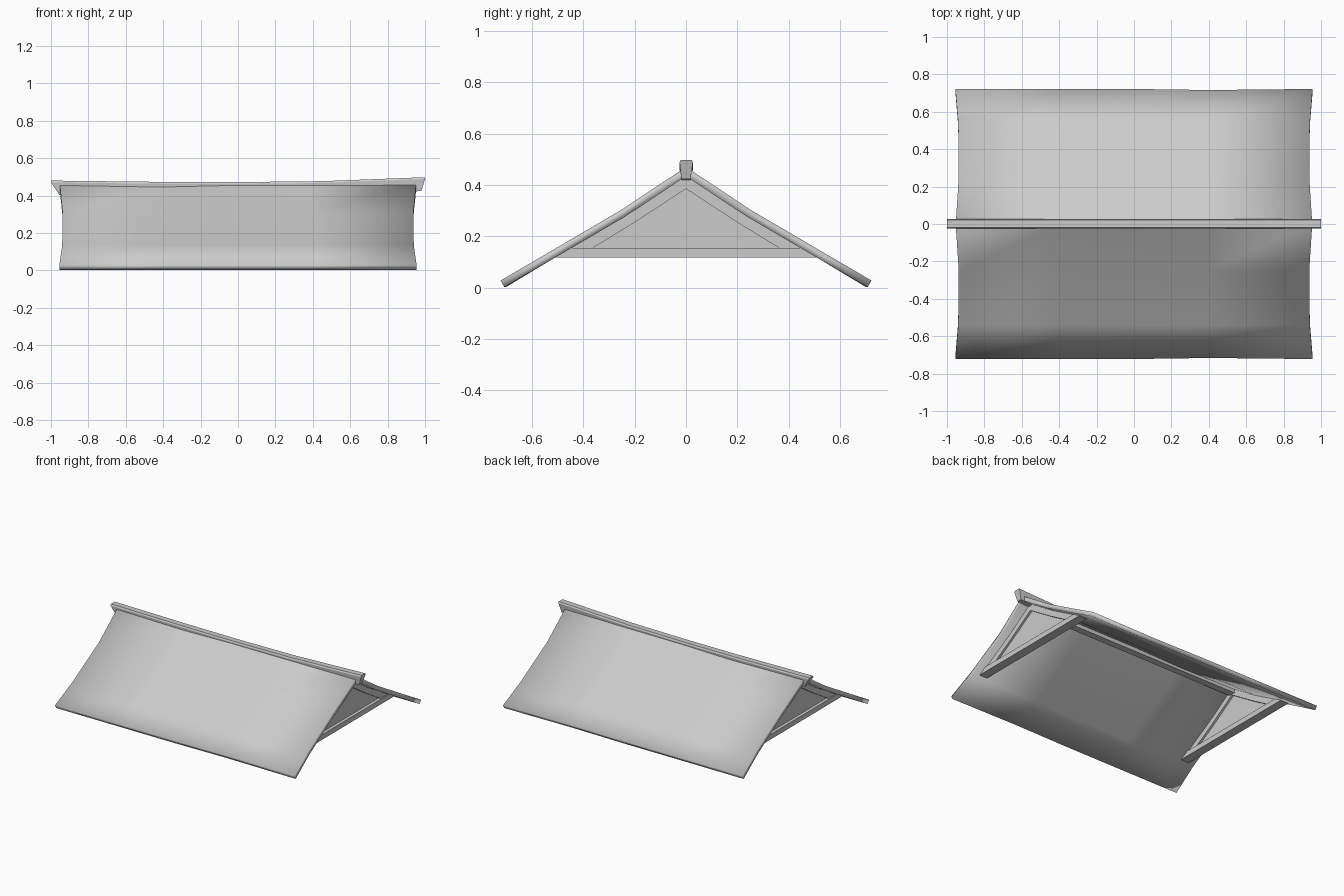
import bpy, bmesh, math

if "Cube" in bpy.data.objects:
    bpy.data.objects.remove(bpy.data.objects["Cube"])

GREY = (0.6, 0.6, 0.6, 1)
grey = bpy.data.materials.new("plain grey")
grey.use_nodes = True
grey.diffuse_color = GREY
grey.node_tree.nodes["Principled BSDF"].inputs["Base Color"].default_value = GREY


def finish(name, bm):
    bmesh.ops.recalc_face_normals(bm, faces=bm.faces)
    mesh = bpy.data.meshes.new(name)
    bm.to_mesh(mesh)
    bm.free()
    mesh.materials.append(grey)
    obj = bpy.data.objects.new(name, mesh)
    bpy.context.collection.objects.link(obj)
    bpy.ops.object.select_all(action='DESELECT')
    obj.select_set(True)
    bpy.context.view_layer.objects.active = obj
    bpy.ops.object.shade_smooth_by_angle(angle=math.radians(30))
    return obj


def loft(name, rings):
    """Closed solid through matching rings of points."""
    bm = bmesh.new()
    loops = [[bm.verts.new(p) for p in ring] for ring in rings]
    n = len(loops[0])
    for a, b in zip(loops, loops[1:]):
        for i in range(n):
            j = (i + 1) % n
            bm.faces.new((a[i], a[j], b[j], b[i]))
    bm.faces.new(loops[0])
    bm.faces.new(loops[-1])
    return finish(name, bm)


def prism(name, profile, x, depth):
    """Profile in y, z extruded along x."""
    return loft(name, [[(x + s * depth / 2, y, z) for y, z in profile] for s in (-1, 1)])


# Roof covering: sagging sheet folded over the ridge, flared at its corners
slope = [(0.722, 0.028, 0.955), (0.54, 0.134, 0.94), (0.25, 0.304, 0.937), (0, 0.47, 0.953)]
section = [(-y, z, w) for y, z, w in slope] + slope[-2::-1]
bm = bmesh.new()
columns = []
for t in (-1, -0.42, 0, 0.42, 1):
    column = []
    for y, z, w in section:
        dip = 0.01 if t == -0.42 and abs(y) < 0.1 else 0
        eave = 0.992 if t == 0.42 and abs(y) > 0.7 else 1
        column.append(bm.verts.new((t * w, y * eave, z - dip)))
    columns.append(column)
for a, b in zip(columns, columns[1:]):
    for i in range(len(section) - 1):
        bm.faces.new((a[i], b[i], b[i + 1], a[i + 1]))
roof = finish("roof_covering", bm)
if roof.data.polygons[0].normal.z < 0:
    roof.data.flip_normals()
solid = roof.modifiers.new("thickness", 'SOLIDIFY')
solid.thickness = 0.03
solid.offset = -1
solid.use_even_offset = True

# Ridge cap: slightly bowed beam with undercut ends
rings = []
for top, low, zt, zb in ((-1, -0.955, 0.48, 0.402), (-0.4, -0.4, 0.473, 0.4),
                         (0, 0, 0.472, 0.4), (0.45, 0.45, 0.477, 0.4),
                         (1, 0.98, 0.498, 0.424)):
    rings.append([(low, -0.018, zb), (low, 0.018, zb), (top, 0.027, zt - 0.01),
                  (top, 0.022, zt), (top, -0.02, zt), (top, -0.025, zt - 0.01)])
loft("ridge_cap", rings)

# Ridge beam running between the two gables
prism("ridge_beam", [(-0.025, 0.39), (0.025, 0.39), (0.025, 0.43), (-0.025, 0.43)], 0, 1.72)

# Gables: tie beam, two cranked rafters and a recessed panel
rafter = [(0.37, 0.15), (0.2, 0.254), (0, 0.385), (0, 0.44), (0.24, 0.28), (0.46, 0.15)]
tie = [(-0.515, 0.118), (0.515, 0.118), (0.455, 0.155), (-0.455, 0.155)]
panel = [(-0.4, 0.14), (0.4, 0.14), (0.2, 0.265), (0, 0.4), (-0.2, 0.265)]
for end, x in (("left", -0.86), ("right", 0.86)):
    prism(end + "_tie_beam", tie, x, 0.065)
    prism(end + "_gable_panel", panel, x, 0.02)
    for side, s in (("front", -1), ("back", 1)):
        prism(f"{end}_{side}_rafter", [(s * y, z) for y, z in rafter], x, 0.05)
